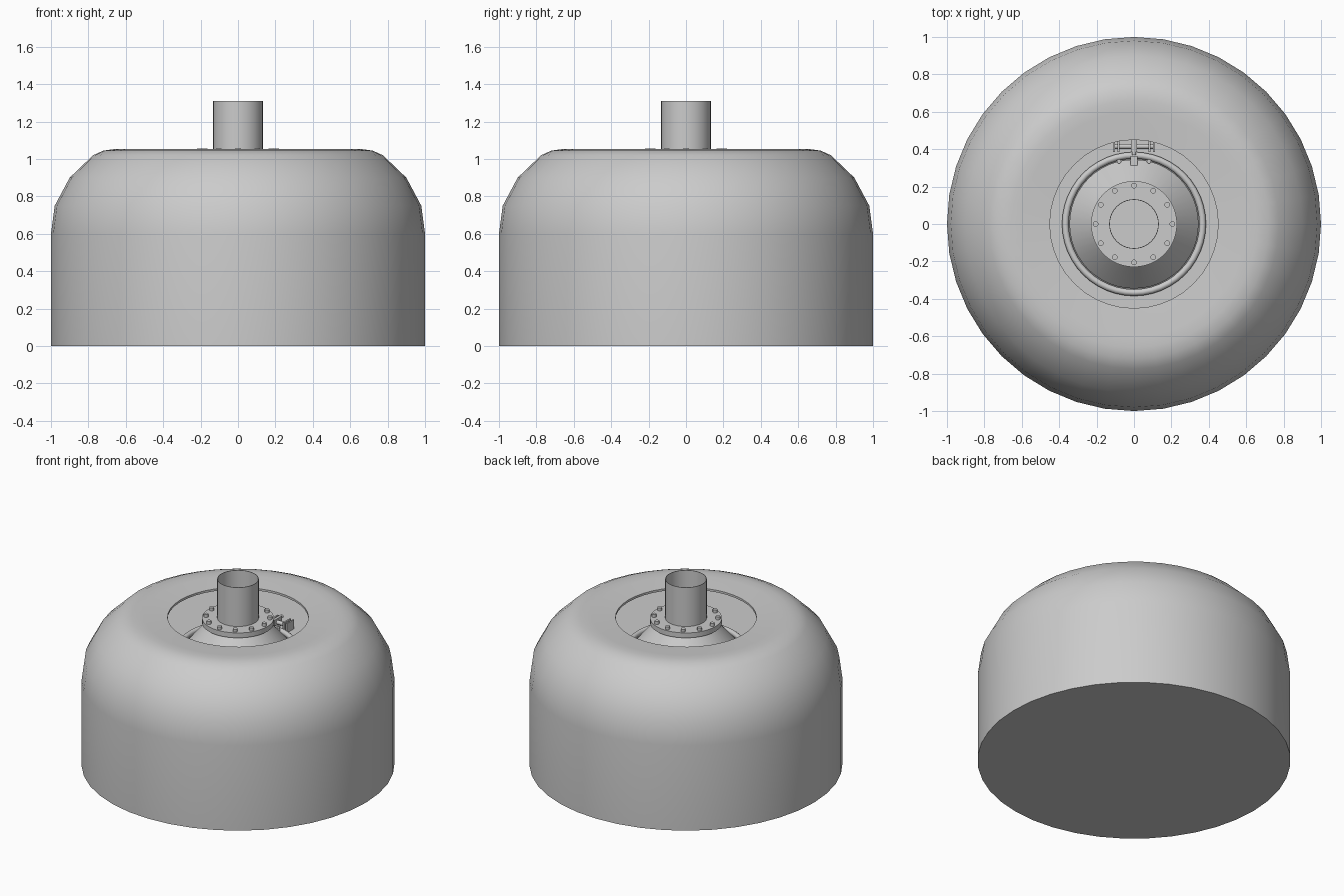
import bpy, bmesh, math

if "Cube" in bpy.data.objects:
    bpy.data.objects.remove(bpy.data.objects["Cube"])

grey = bpy.data.materials.new("plain_grey")
grey.diffuse_color = (0.6, 0.6, 0.6, 1)
grey.use_nodes = True
grey.node_tree.nodes["Principled BSDF"].inputs["Base Color"].default_value = grey.diffuse_color


def finish(name, bm):
    bmesh.ops.recalc_face_normals(bm, faces=bm.faces)
    me = bpy.data.meshes.new(name)
    bm.to_mesh(me)
    bm.free()
    me.materials.append(grey)
    ob = bpy.data.objects.new(name, me)
    bpy.context.collection.objects.link(ob)
    bpy.ops.object.select_all(action='DESELECT')
    ob.select_set(True)
    bpy.context.view_layer.objects.active = ob
    bpy.ops.object.shade_smooth_by_angle(angle=math.radians(38))
    return ob


def lathe(name, profile, steps, closed=False):
    """Revolve an (r, z) profile about the z axis."""
    bm = bmesh.new()
    rings = []
    for r, z in profile:
        if r == 0:
            rings.append([bm.verts.new((0, 0, z))] * steps)
        else:
            rings.append([bm.verts.new((r * math.cos(i * math.tau / steps),
                                        r * math.sin(i * math.tau / steps), z))
                          for i in range(steps)])
    pairs = list(zip(rings, rings[1:]))
    if closed:
        pairs.append((rings[-1], rings[0]))
    for a, b in pairs:
        for i in range(steps):
            j = (i + 1) % steps
            quad = []
            for v in (a[i], a[j], b[j], b[i]):
                if v not in quad:
                    quad.append(v)
            bm.faces.new(quad)
    return finish(name, bm)


def box(name, loc, size):
    bm = bmesh.new()
    bmesh.ops.create_cube(bm, size=1)
    for v in bm.verts:
        v.co = [v.co[k] * size[k] + loc[k] for k in range(3)]
    return finish(name, bm)


def rod(name, loc, radius, length, axis='Z', sides=12):
    bm = bmesh.new()
    bmesh.ops.create_cone(bm, cap_ends=True, segments=sides, radius1=radius,
                          radius2=radius, depth=length)
    for v in bm.verts:
        x, y, z = v.co
        if axis == 'X':
            x, z = z, x
        elif axis == 'Y':
            y, z = z, y
        v.co = (x + loc[0], y + loc[1], z + loc[2])
    return finish(name, bm)


# domed housing: outer skin, open lip, inner skin and recessed floor
lathe("housing", [(0, 0), (1, 0), (1, 0.6), (0.98, 0.75), (0.9, 0.9),
                  (0.775, 1.02), (0.72, 1.045), (0.66, 1.053), (0.6, 1.05),
                  (0.45, 1.04), (0.45, 1.025), (0.6, 1.03), (0.7, 1.025),
                  (0.76, 1.0), (0.88, 0.88), (0.92, 0.81), (0, 0.81)], 40)

# cone rising to the pipe flange
lathe("neck_cone", [(0.345, 0.80), (0.345, 0.825), (0.19, 1.005)], 48)

# flange and its bolts
lathe("flange", [(0, 1.0), (0.23, 1.0), (0.23, 1.035), (0, 1.035)], 48)
for i in range(12):
    a = i * math.tau / 12
    rod("flange_bolt", (0.205 * math.cos(a), 0.205 * math.sin(a), 1.04),
        0.015, 0.03)

# open thin pipe
lathe("pipe", [(0.133, 1.03), (0.133, 1.31), (0.129, 1.31), (0.129, 1.03)],
      40, True)

# round clamp ring at the foot of the cone
lathe("clamp_ring", [(0.367 + 0.018 * math.cos(k * math.tau / 10),
                      0.83 + 0.018 * math.sin(k * math.tau / 10))
                     for k in range(10)], 48, True)

# clamp latch at the back: lugs, cross pin, tab
for x in (-0.095, 0, 0.095):
    for d in (-0.012, 0.012):
        box("latch_lug", (x + d, 0.425, 0.84), (0.01, 0.08, 0.07))
rod("latch_pin", (0, 0.415, 0.85), 0.014, 0.22, 'X')
rod("latch_screw", (0, 0.43, 0.86), 0.012, 0.12, 'Y')
box("latch_tab", (0, 0.338, 0.85), (0.035, 0.05, 0.025))
for x in (-0.08, 0.08):
    rod("latch_bolt", (x, 0.335, 0.84), 0.012, 0.04)
